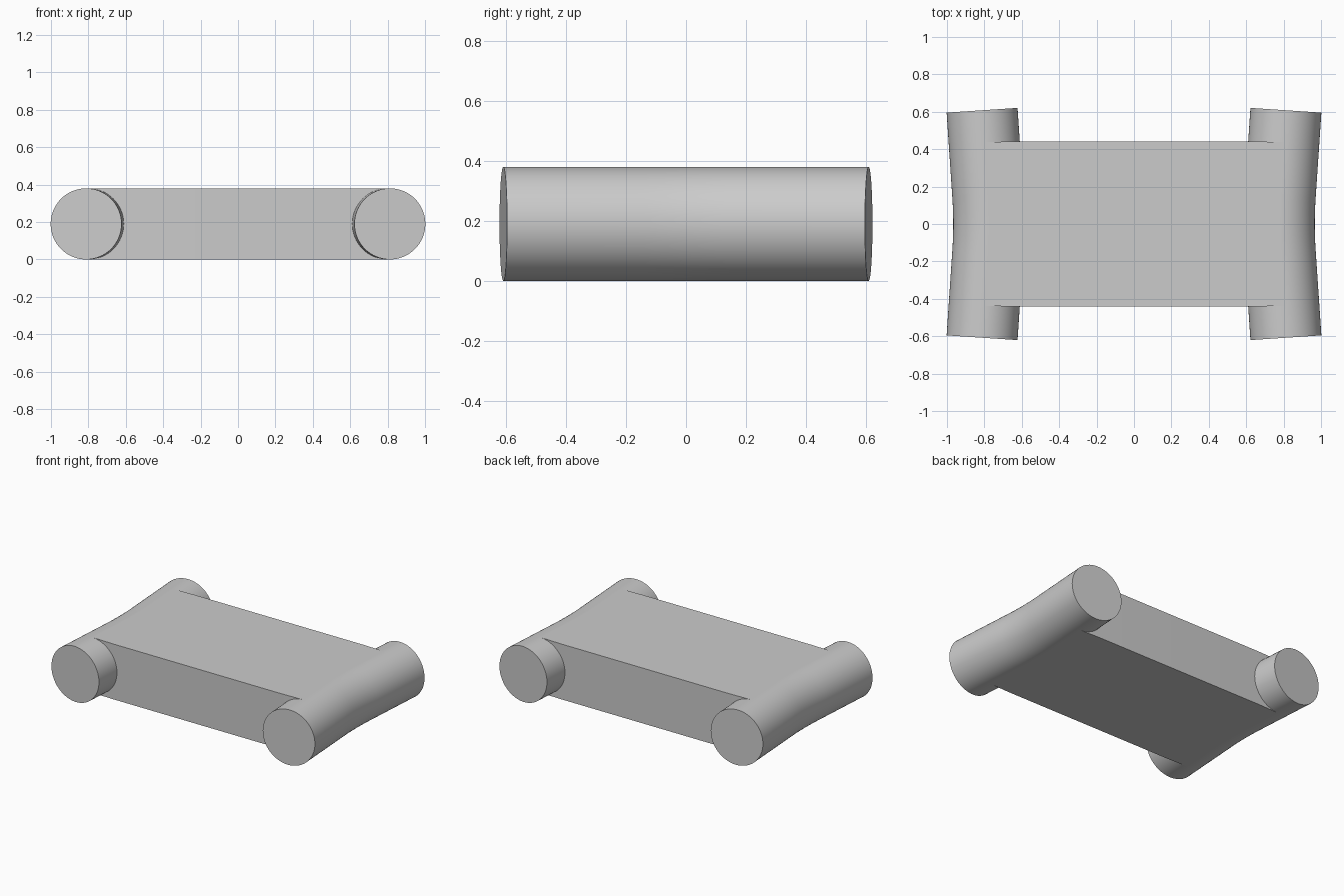
import bpy, bmesh, math
from mathutils import Vector

if "Cube" in bpy.data.objects:
    bpy.data.objects.remove(bpy.data.objects["Cube"], do_unlink=True)

RADIUS = 0.19
SLOPE = 0.067    # splay of the straight tube ends
BEND = 0.15      # half length of the bent middle
END_Y = 0.608
SLAB_Y = 0.437
SIDES = 64

grey = bpy.data.materials.new("plain_grey")
grey.use_nodes = True
colour = (0.6, 0.6, 0.6, 1)
grey.diffuse_color = colour
grey.node_tree.nodes["Principled BSDF"].inputs["Base Color"].default_value = colour


def centre_x(y):
    a = abs(y)
    return 0.7765 + SLOPE * (a * a / (2 * BEND) if a < BEND else a - BEND / 2)


def lean(y):
    return SLOPE * max(-1, min(1, y / BEND))


def finish(bm, name):
    bmesh.ops.recalc_face_normals(bm, faces=bm.faces)
    mesh = bpy.data.meshes.new(name)
    bm.to_mesh(mesh)
    bm.free()
    mesh.materials.append(grey)
    obj = bpy.data.objects.new(name, mesh)
    bpy.context.collection.objects.link(obj)
    bpy.ops.object.select_all(action="DESELECT")
    obj.select_set(True)
    bpy.context.view_layer.objects.active = obj
    bpy.ops.object.shade_smooth_by_angle(angle=math.radians(30))


bend_ys = [BEND * i / 8 for i in range(-8, 9)]


# Bent round end tubes
def end_tube(name, side):
    bm = bmesh.new()
    rings = []
    for y in [-END_Y, -SLAB_Y] + bend_ys + [SLAB_Y, END_Y]:
        across = Vector((1, -lean(y), 0)).normalized()
        ring = []
        for i in range(SIDES):
            t = math.tau * i / SIDES
            p = Vector((centre_x(y), y, RADIUS)) + across * RADIUS * math.cos(t)
            ring.append(bm.verts.new((side * p.x, p.y, p.z + RADIUS * math.sin(t))))
        rings.append(ring)
    for a, b in zip(rings, rings[1:]):
        for i in range(SIDES):
            j = (i + 1) % SIDES
            bm.faces.new((a[i], a[j], b[j], b[i]))
    bm.faces.new(rings[0])
    bm.faces.new(rings[-1])
    finish(bm, name)


end_tube("left_tube", 1)
end_tube("right_tube", -1)

# Flat slab, its ends following the tube centre lines
edge = [(centre_x(y), y) for y in [-SLAB_Y] + bend_ys + [SLAB_Y]]
half = [(0.64, -0.442)] + edge + [(0.64, 0.442)]
outline = half + [(-x, -y) for x, y in half]
bm = bmesh.new()
base = bm.faces.new([bm.verts.new((x, y, 0)) for x, y in outline])
top = bmesh.ops.extrude_face_region(bm, geom=[base])
bmesh.ops.translate(bm, vec=(0, 0, 2 * RADIUS),
                    verts=[v for v in top["geom"] if isinstance(v, bmesh.types.BMVert)])
finish(bm, "slab")
